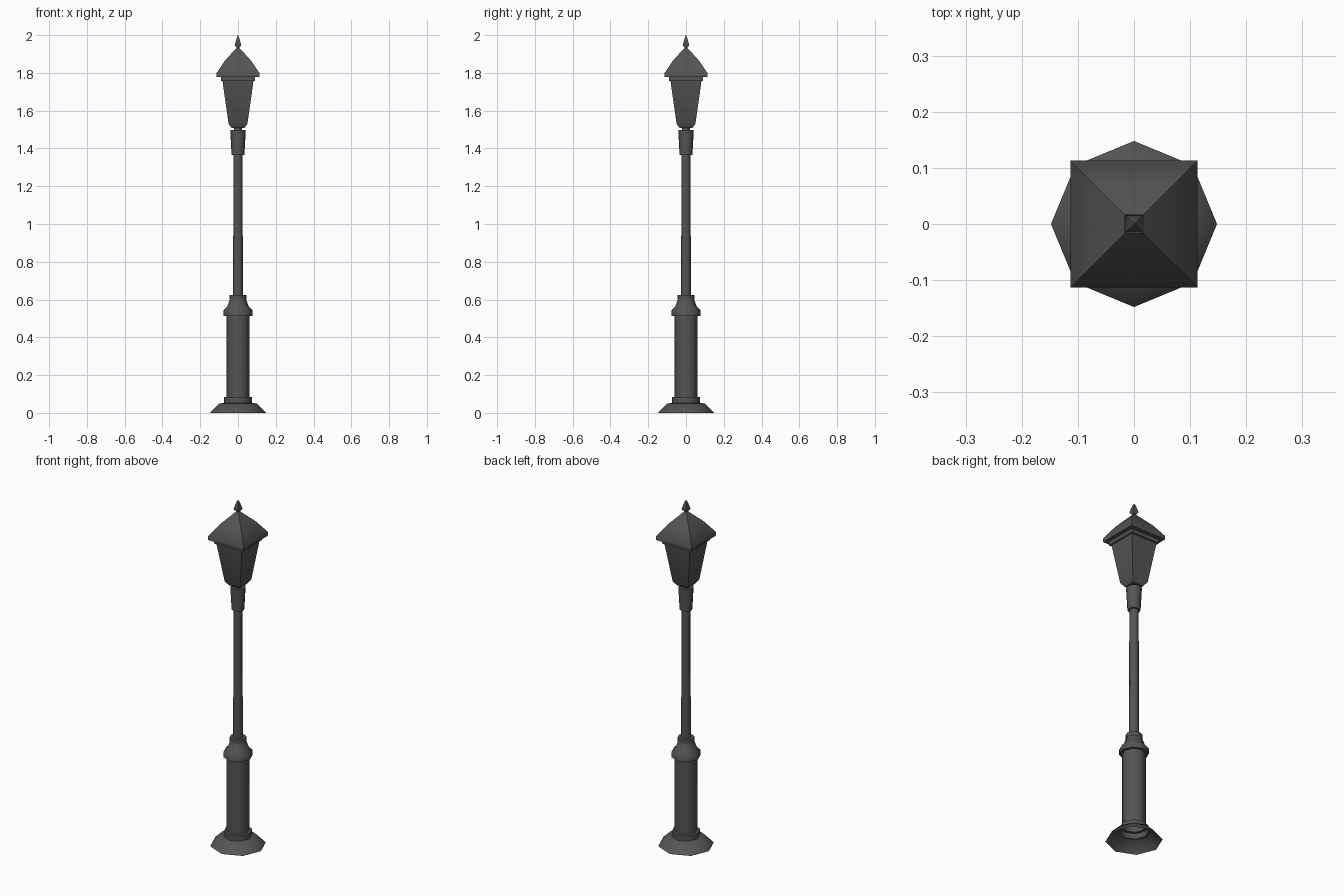
import bpy, bmesh, math

if "Cube" in bpy.data.objects:
    bpy.data.objects.remove(bpy.data.objects["Cube"])

iron = bpy.data.materials.new("dark_iron")
iron.diffuse_color = (0.09, 0.09, 0.09, 1)
iron.use_nodes = True
iron.node_tree.nodes["Principled BSDF"].inputs["Base Color"].default_value = iron.diffuse_color


def loft(name, sides, profile, angle=40):
    """Stack rings of (half width, z); 4-sided rings are axis-aligned squares."""
    turn, grow = (math.pi / 4, math.sqrt(2)) if sides == 4 else (0, 1)
    bm = bmesh.new()
    rings = []
    for r, z in profile:
        if r == 0:
            rings.append([bm.verts.new((0, 0, z))])
            continue
        rings.append([bm.verts.new((r * grow * math.cos(turn + math.tau * i / sides),
                                    r * grow * math.sin(turn + math.tau * i / sides), z))
                      for i in range(sides)])
    for a, b in zip(rings, rings[1:]):
        for i in range(sides):
            j = (i + 1) % sides
            if len(b) == 1:
                bm.faces.new((a[i], a[j], b[0]))
            elif len(a) == 1:
                bm.faces.new((a[0], b[j], b[i]))
            else:
                bm.faces.new((a[i], a[j], b[j], b[i]))
    bmesh.ops.recalc_face_normals(bm, faces=bm.faces)
    me = bpy.data.meshes.new(name)
    bm.to_mesh(me)
    bm.free()
    me.materials.append(iron)
    ob = bpy.data.objects.new(name, me)
    bpy.context.collection.objects.link(ob)
    bpy.ops.object.select_all(action='DESELECT')
    ob.select_set(True)
    bpy.context.view_layer.objects.active = ob
    bpy.ops.object.shade_smooth_by_angle(angle=math.radians(angle))
    return ob


# flared foot (open underneath) with stepped plinth
loft("foot", 8, [(0.148, 0), (0.142, 0.007), (0.098, 0.05), (0.075, 0.052),
                 (0.075, 0.083), (0.06, 0.085)], 50)
# thick lower column
loft("lower_column", 8, [(0.061, 0.083), (0.061, 0.515)], 50)
# shoulder collar with ring on top
loft("collar", 8, [(0.06, 0.512), (0.077, 0.512), (0.077, 0.542), (0.056, 0.565),
                   (0.043, 0.602), (0.045, 0.602), (0.045, 0.624), (0.025, 0.624)], 50)
# slim pole
loft("pole", 8, [(0.026, 0.62), (0.024, 1.37)], 50)
# flared socket and neck below the lantern
loft("socket", 8, [(0.024, 1.365), (0.034, 1.365), (0.041, 1.497), (0.022, 1.497),
                   (0.022, 1.515)], 50)
# square tapered lantern with rim
loft("lantern", 4, [(0, 1.507), (0.033, 1.507), (0.050, 1.53), (0.082, 1.757),
                    (0.091, 1.757), (0.091, 1.782)], 50)
# square roof with eave
loft("roof", 4, [(0.088, 1.779), (0.113, 1.779), (0.113, 1.80), (0.069, 1.865),
                 (0.005, 1.935)], 50)
# square pointed finial
loft("finial", 4, [(0.005, 1.93), (0.017, 1.947), (0.007, 1.985), (0, 2.0)], 50)
